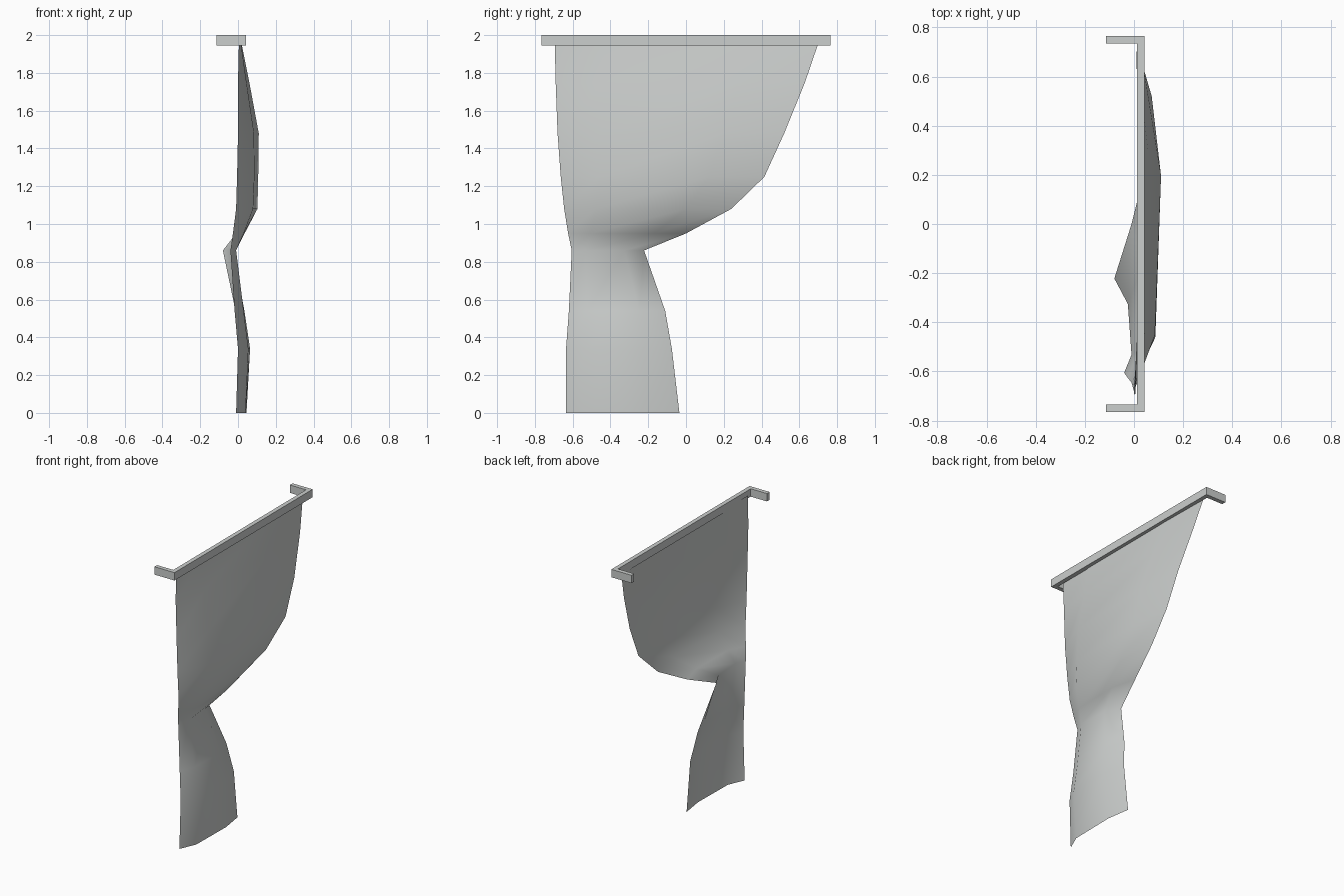
import bpy, bmesh

if "Cube" in bpy.data.objects:
    bpy.data.objects.remove(bpy.data.objects["Cube"])

def material(name, col):
    m = bpy.data.materials.new(name)
    m.diffuse_color = (*col, 1)
    m.use_nodes = True
    m.node_tree.nodes["Principled BSDF"].inputs["Base Color"].default_value = m.diffuse_color
    return m

grey = material("light grey", (0.6, 0.62, 0.61))

def finish(name, bm):
    me = bpy.data.meshes.new(name)
    bm.to_mesh(me)
    bm.free()
    me.materials.append(grey)
    ob = bpy.data.objects.new(name, me)
    bpy.context.collection.objects.link(ob)
    return ob

# U-shaped curtain rail: outline extruded upward
half = [(-0.113, 0.735), (-0.113, 0.765), (0.043, 0.765)]
inner = (0.013, 0.735)
outline = [inner] + half + [(x, -y) for x, y in reversed(half)] + [(inner[0], -inner[1])]
bm = bmesh.new()
face = bm.faces.new([bm.verts.new((x, y, 1.945)) for x, y in outline])
top = bmesh.ops.extrude_face_region(bm, geom=[face])
bmesh.ops.translate(bm, vec=(0, 0, 0.055),
                    verts=[v for v in top["geom"] if isinstance(v, bmesh.types.BMVert)])
bmesh.ops.recalc_face_normals(bm, faces=bm.faces)
finish("curtain_rail", bm)

# Tied-back curtain sheet: height, two edge positions, depth of four columns
rows = [
    (1.97, -0.695, 0.705, 0.005, 0.014, 0.016, 0.010),
    (1.75, -0.690, 0.630, 0.000, 0.045, 0.060, 0.040),
    (1.48, -0.680, 0.520, 0.000, 0.085, 0.110, 0.072),
    (1.25, -0.663, 0.415, -0.005, 0.087, 0.107, 0.078),
    (1.08, -0.645, 0.240, -0.010, 0.080, 0.103, 0.050),
    (0.95, -0.624, 0.000, -0.027, 0.030, 0.035, -0.010),
    (0.86, -0.605, -0.222, -0.040, -0.010, -0.025, -0.080),
    (0.54, -0.620, -0.110, -0.018, 0.030, 0.034, -0.013),
    (0.34, -0.635, -0.075, 0.000, 0.055, 0.064, 0.020),
    (0.00, -0.635, -0.035, -0.010, 0.040, 0.045, 0.020),
]
columns = (0, 0.19, 0.73, 1)
bm = bmesh.new()
grid = [[bm.verts.new((x, a + (b - a) * t, z)) for t, x in zip(columns, xs)]
        for z, a, b, *xs in rows]
for up, low in zip(grid, grid[1:]):
    for i in range(3):
        f = bm.faces.new((low[i], low[i + 1], up[i + 1], up[i]))
        f.smooth = True
finish("curtain", bm)
